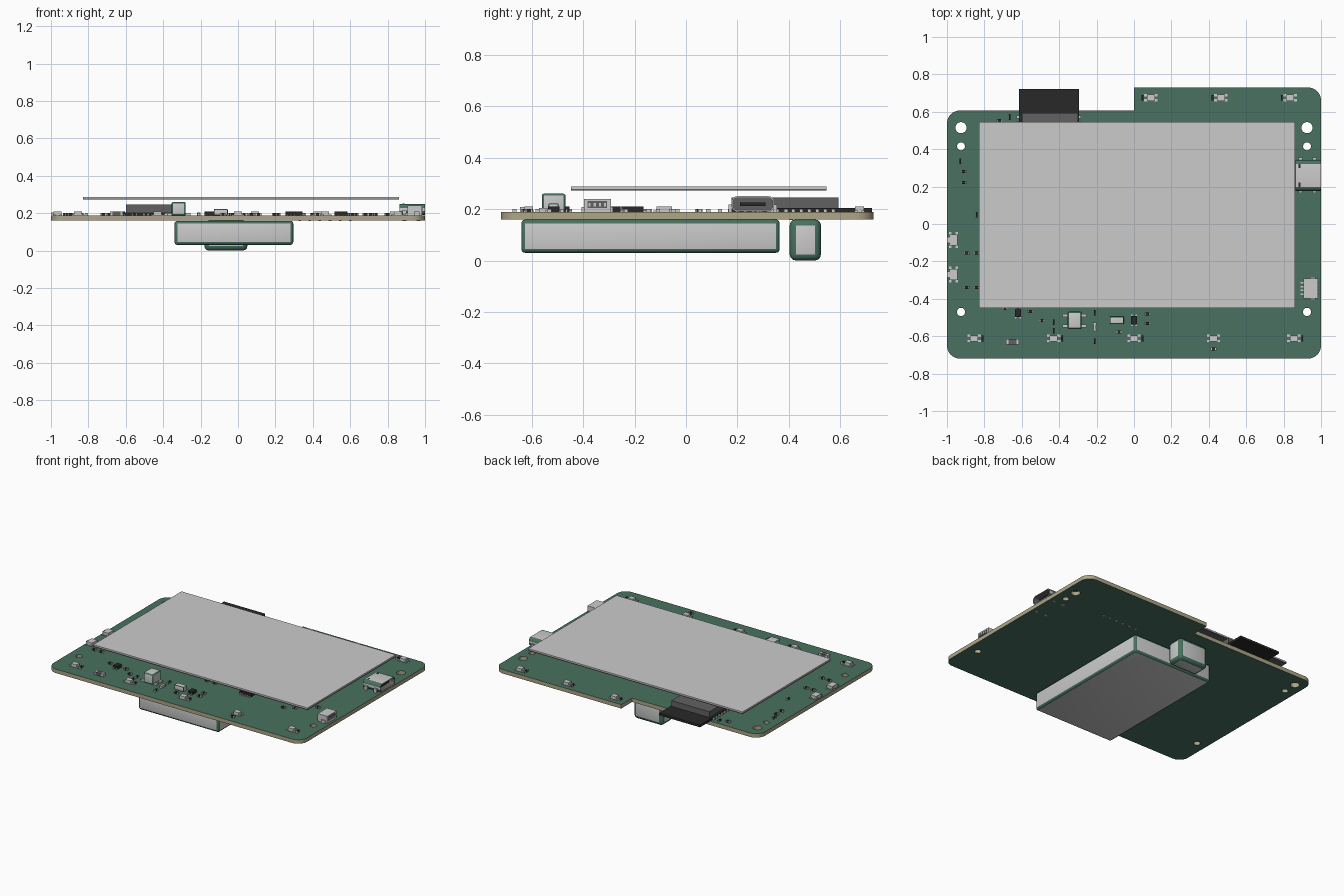
import bpy, bmesh, math, random
from mathutils import Matrix

if "Cube" in bpy.data.objects:
    bpy.data.objects.remove(bpy.data.objects["Cube"])

def material(name, r, g, b):
    m = bpy.data.materials.new(name)
    m.diffuse_color = (r, g, b, 1)
    m.use_nodes = True
    m.node_tree.nodes["Principled BSDF"].inputs["Base Color"].default_value = m.diffuse_color
    return m

GREEN = material("board green", 0.065, 0.165, 0.115)
BEIGE = material("laminate beige", 0.42, 0.38, 0.25)
GREY = material("light grey", 0.6, 0.6, 0.6)
SHIELD = material("shield grey", 0.12, 0.12, 0.12)
BLACK = material("black", 0.022, 0.022, 0.022)
MATS = [GREEN, BEIGE, GREY, SHIELD, BLACK]
TOP, BOTTOM = 0.188, 0.16


def finish(name, bm, smooth=False):
    me = bpy.data.meshes.new(name)
    bm.to_mesh(me)
    bm.free()
    for m in MATS:
        me.materials.append(m)
    ob = bpy.data.objects.new(name, me)
    bpy.context.collection.objects.link(ob)
    if smooth:
        bpy.ops.object.select_all(action='DESELECT')
        ob.select_set(True)
        bpy.context.view_layer.objects.active = ob
        bpy.ops.object.shade_smooth_by_angle(angle=math.radians(50))
    return ob


def add_box(bm, x, y, z0, sx, sy, h, mat):
    """Box centred on x, y and standing on z0."""
    mtx = Matrix.Translation((x, y, z0 + h / 2)) @ Matrix.Diagonal((sx, sy, h, 1))
    verts = bmesh.ops.create_cube(bm, size=1, matrix=mtx)["verts"]
    for f in {f for v in verts for f in v.link_faces}:
        f.material_index = MATS.index(mat)
    return verts


def box(name, x, y, z0, sx, sy, h, mat, bevel=0, segments=3):
    bm = bmesh.new()
    add_box(bm, x, y, z0, sx, sy, h, mat)
    if bevel:
        bmesh.ops.bevel(bm, geom=bm.edges[:], offset=bevel, segments=segments,
                        affect='EDGES', profile=0.5)
    return finish(name, bm, bool(bevel))


def arc(cx, cy, r, start, end, n):
    return [(cx + r * math.cos(math.radians(start + (end - start) * i / n)),
             cy + r * math.sin(math.radians(start + (end - start) * i / n)))
            for i in range(n + 1)]


# Circuit board: rounded outline with a notch, plus drilled holes
R = 0.07
outline = (arc(-1 + R, -0.72 + R, R, 180, 270, 8) + arc(1 - R, -0.72 + R, R, 270, 360, 8)
           + arc(1 - R, 0.73 - R, R, 0, 90, 8) + [(0, 0.73), (0, 0.607)]
           + arc(-1 + R, 0.607 - R, R, 90, 180, 8))
loops = [outline]
for side in (-1, 1):
    for hy, hr in ((0.515, 0.03), (0.415, 0.021), (-0.47, 0.022)):
        loops.append(arc(side * 0.925, hy, hr, 0, 360, 20)[:-1])
curve = bpy.data.curves.new("board outline", 'CURVE')
curve.dimensions = '2D'
curve.fill_mode = 'BOTH'
curve.extrude = (TOP - BOTTOM) / 2
for pts in loops:
    s = curve.splines.new('POLY')
    s.points.add(len(pts) - 1)
    for p, (px, py) in zip(s.points, pts):
        p.co = (px, py, 0, 1)
    s.use_cyclic_u = True
temp = bpy.data.objects.new("board outline", curve)
bpy.context.collection.objects.link(temp)
dg = bpy.context.evaluated_depsgraph_get()
board_mesh = bpy.data.meshes.new_from_object(temp.evaluated_get(dg))
bpy.data.objects.remove(temp)
bm = bmesh.new()
bm.from_mesh(board_mesh)
bmesh.ops.remove_doubles(bm, verts=bm.verts[:], dist=1e-5)
bmesh.ops.recalc_face_normals(bm, faces=bm.faces[:])
bmesh.ops.translate(bm, verts=bm.verts[:], vec=(0, 0, (TOP + BOTTOM) / 2))
for f in bm.faces:
    f.material_index = 0 if abs(f.normal.z) > 0.5 else 1
    f.smooth = False
finish("circuit_board", bm)

# Display panel floating above the board
box("display_panel", 0.017, 0.049, 0.272, 1.69, 0.994, 0.007, SHIELD)
box("display_glass", 0.017, 0.049, 0.279, 1.69, 0.994, 0.008, GREY)

# Battery and connector under the board
box("battery", -0.022, -0.138, 0.03, 0.635, 1.005, 0.129, GREY, 0.015)
box("underside_connector", -0.065, 0.464, 0.0, 0.23, 0.122, 0.16, GREY, 0.024)

# Radio module: carrier with overhanging antenna, shield can and edge pads
box("radio_carrier", -0.455, 0.45, TOP, 0.322, 0.545, 0.016, BLACK)
box("radio_shield", -0.45, 0.385, 0.204, 0.30, 0.415, 0.041, SHIELD)
bm = bmesh.new()
for i in range(13):
    for px in (-0.62, -0.29):
        add_box(bm, px, 0.20 + i * 0.031, TOP, 0.014, 0.014, 0.012, GREY)
finish("radio_pads", bm)

# USB socket: rounded shell with a hollow mouth, tongue and feet
bm = bmesh.new()
add_box(bm, 0.932, 0.26, TOP + 0.002, 0.136, 0.166, 0.06, GREY)
along_x = [e for e in bm.edges if abs((e.verts[0].co - e.verts[1].co).x) > 0.1]
bmesh.ops.bevel(bm, geom=along_x, offset=0.022, segments=4, affect='EDGES', profile=0.5)
bm.normal_update()
mouth = max(bm.faces, key=lambda f: f.calc_center_median().x)
bmesh.ops.inset_region(bm, faces=[mouth], thickness=0.006)
pushed = bmesh.ops.extrude_face_region(bm, geom=[mouth])["geom"]
back = [v for v in pushed if isinstance(v, bmesh.types.BMVert)]
bmesh.ops.delete(bm, geom=[mouth] if mouth.is_valid else [], context='FACES_ONLY')
bmesh.ops.translate(bm, verts=back, vec=(-0.11, 0, 0))
for f in {f for v in back for f in v.link_faces}:
    f.material_index = MATS.index(SHIELD)
add_box(bm, 0.935, 0.26, 0.212, 0.08, 0.10, 0.014, BLACK)
for dy in (-0.05, 0.05):
    add_box(bm, 0.885, 0.26 + dy, 0.2497, 0.012, 0.022, 0.001, BLACK)
    for px in (0.89, 0.965):
        add_box(bm, px, 0.26 + dy * 1.75, 0.157, 0.022, 0.014, 0.06, GREY)
finish("usb_socket", bm, True)

# Battery plug socket on the right edge
bm = bmesh.new()
add_box(bm, 0.945, -0.345, TOP, 0.075, 0.105, 0.052, GREY)
add_box(bm, 0.983, -0.345, 0.205, 0.004, 0.075, 0.026, SHIELD)
for dy in (-0.03, -0.01, 0.01, 0.03):
    add_box(bm, 0.984, -0.345 + dy, 0.21, 0.008, 0.008, 0.014, GREY)
    add_box(bm, 0.90, -0.345 + dy, TOP, 0.018, 0.008, 0.008, GREY)
for dy in (-0.056, 0.056):
    add_box(bm, 0.955, -0.345 + dy, TOP, 0.03, 0.012, 0.02, GREY)
finish("battery_socket", bm)

# Status lamps, each with corner pads and a small resistor
lamps = bmesh.new()
chips = bmesh.new()


def chip(x, y, sx=0.03, sy=0.016, h=0.013, mat=BLACK):
    """Small part with bright end caps on its long axis."""
    add_box(chips, x, y, TOP, sx * 0.6, sy, h, mat)
    for s in (-1, 1):
        if sx >= sy:
            add_box(chips, x + s * sx * 0.4, y, TOP, sx * 0.2, sy, h, GREY)
        else:
            add_box(chips, x, y + s * sy * 0.4, TOP, sx, sy * 0.2, h, GREY)


for lx, ly in ((0.09, 0.675), (0.465, 0.675), (0.835, 0.675), (-0.855, -0.612),
               (-0.43, -0.612), (0, -0.612), (0.425, -0.612), (0.855, -0.612)):
    add_box(lamps, lx, ly, TOP, 0.042, 0.034, 0.022, GREY)
    for dx in (-0.027, 0.027):
        for dy in (-0.014, 0.014):
            add_box(lamps, lx + dx, ly + dy, TOP, 0.018, 0.012, 0.006, GREY)
    if lx == 0.425:
        chip(lx, ly - 0.055)
    else:
        chip(lx + (-0.045 if ly > 0 else 0.045), ly, 0.015, 0.03)
finish("status_lamps", lamps)

# Side push buttons
bm = bmesh.new()
for by in (-0.085, -0.27):
    add_box(bm, -0.965, by, TOP, 0.045, 0.06, 0.022, GREY)
    add_box(bm, -0.99, by, TOP + 0.004, 0.018, 0.032, 0.012, GREY)
    for dy in (-0.036, 0.036):
        for dx in (-0.017, 0.017):
            add_box(bm, -0.965 + dx, by + dy, TOP, 0.012, 0.012, 0.006, GREY)
finish("push_buttons", bm)

# Power parts along the front edge
box("power_inductor", -0.317, -0.515, TOP, 0.075, 0.092, 0.072, GREY, 0.008)
box("power_coil", -0.092, -0.515, TOP, 0.075, 0.04, 0.034, GREY, 0.005)
bm = bmesh.new()
for dx in (-0.05, 0.05):
    for dy in (-0.03, 0.025):
        add_box(bm, -0.317 + dx, -0.515 + dy, TOP, 0.028, 0.016, 0.012, GREY)
for cx, cy in ((-0.62, -0.475), (0.0, -0.515)):
    add_box(bm, cx, cy, TOP, 0.034, 0.045, 0.022, BLACK)
    for dx in (-0.012, 0.012):
        add_box(bm, cx + dx, cy, TOP, 0.008, 0.062, 0.008, GREY)
finish("regulators", bm)

# Scattered visible resistors and capacitors
for px, py in ((-0.91, 0.28), (-0.91, 0.222), (-0.895, -0.156), (-0.895, -0.34),
               (-0.84, -0.156), (-0.84, -0.34), (-0.555, -0.468), (-0.69, -0.452),
               (-0.492, -0.516), (-0.08, -0.578), (0.07, -0.482), (0.07, -0.532),
               (-0.72, 0.553)):
    chip(px, py)
for px, py in ((-0.43, -0.525), (-0.43, -0.57), (-0.21, -0.475), (-0.21, -0.627),
               (-0.84, 0.05), (-0.93, 0.335), (-0.665, 0.572)):
    chip(px, py, 0.013, 0.03)
chip(-0.65, -0.63, 0.07, 0.03, 0.02, SHIELD)
chip(-0.21, -0.55, 0.02, 0.045, 0.016, GREY)

# Parts sheltered beneath the display
random.seed(4)
for i in range(30):
    chip(random.uniform(-0.2, 0.8), random.uniform(-0.4, 0.45))
for cx, cy, s in ((0.3, -0.3, 0.09), (0.55, -0.2, 0.07), (-0.15, -0.22, 0.06)):
    add_box(chips, cx, cy, TOP, s, s, 0.022, BLACK)
    for i in range(5):
        for d in (-1, 1):
            add_box(chips, cx + (i - 2) * s * 0.2, cy + d * s * 0.58, TOP,
                    s * 0.08, s * 0.16, 0.006, GREY)
finish("small_chips", chips)

# Header pins poking through the underside
bm = bmesh.new()
for i in range(6):
    add_box(bm, 0.33 + i * 0.054, 0.41, BOTTOM - 0.003, 0.014, 0.014, 0.004, GREY)
finish("header_pads", bm)
